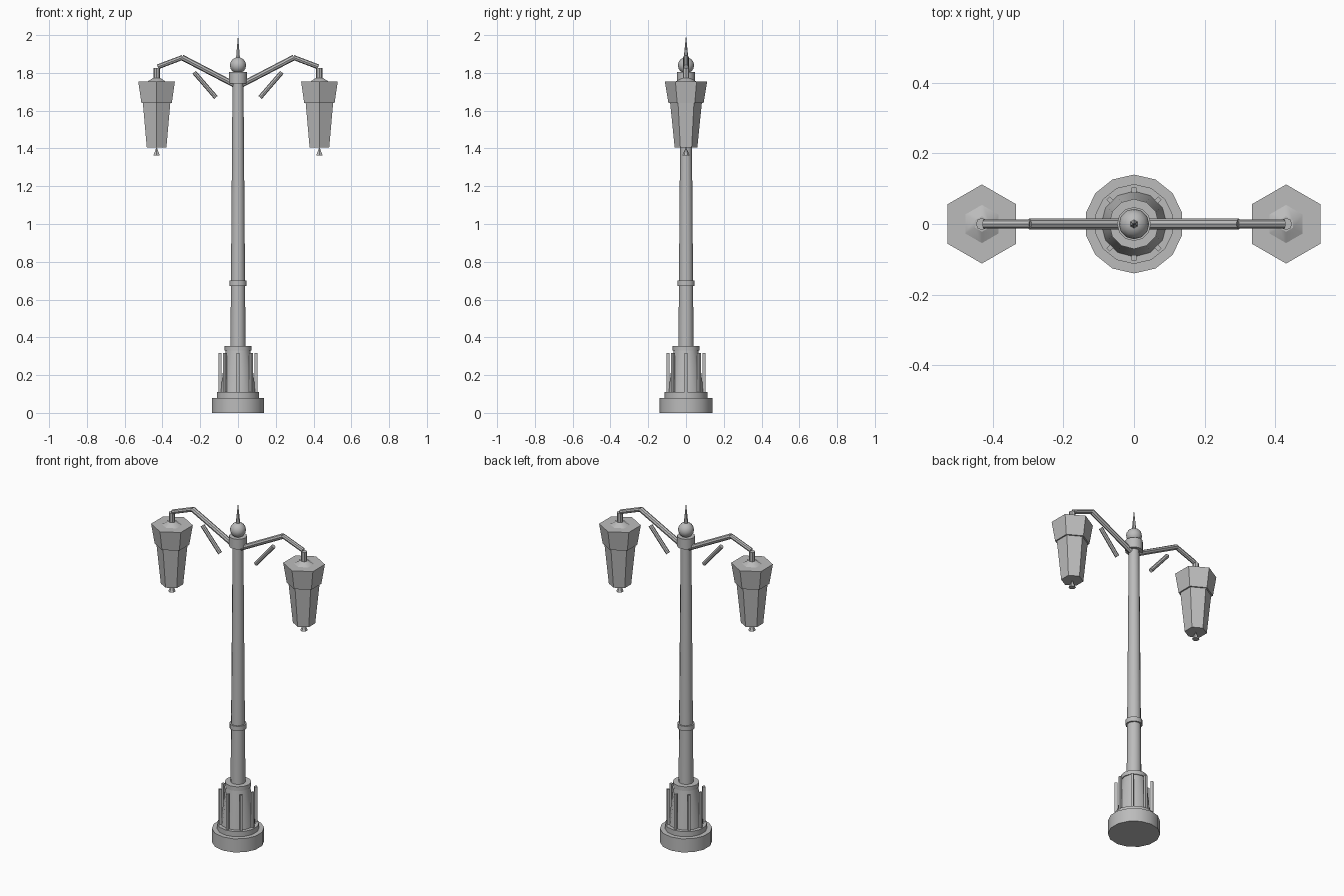
import bpy, math
from mathutils import Vector

if "Cube" in bpy.data.objects:
    bpy.data.objects.remove(bpy.data.objects["Cube"])

grey = bpy.data.materials.new("plain_grey")
grey.diffuse_color = (0.5, 0.5, 0.5, 1)
grey.use_nodes = True
grey.node_tree.nodes["Principled BSDF"].inputs["Base Color"].default_value = grey.diffuse_color


def finish(o, name, smooth=True):
    o.name = name
    o.data.materials.append(grey)
    if smooth:
        bpy.ops.object.shade_smooth_by_angle(angle=math.radians(32))
    return o


def cone(name, z0, z1, r0, r1, n=14, x=0, smooth=True):
    """Vertical tapered prism from z0 (radius r0) to z1 (radius r1)."""
    bpy.ops.mesh.primitive_cone_add(vertices=n, radius1=r0, radius2=r1, depth=z1 - z0,
                                    location=(x, 0, (z0 + z1) / 2))
    return finish(bpy.context.object, name, smooth)


def rod(name, a, b, r, n=8):
    """Cylinder between two points."""
    a, b = Vector(a), Vector(b)
    d = b - a
    bpy.ops.mesh.primitive_cylinder_add(vertices=n, radius=r, depth=d.length, location=(a + b) / 2,
                                        rotation=d.to_track_quat('Z', 'Y').to_euler())
    return finish(bpy.context.object, name, False)


# Stepped base and fluted pedestal
cone("base_disc", 0, 0.08, 0.14, 0.14)
cone("base_step", 0.08, 0.11, 0.113, 0.113)
cone("pedestal", 0.11, 0.33, 0.093, 0.066, 12)
cone("pedestal_collar", 0.33, 0.355, 0.071, 0.071, 12)
for i in range(8):
    a = i * math.pi / 4
    bpy.ops.mesh.primitive_cube_add(size=1, location=(0.096 * math.cos(a), 0.096 * math.sin(a), 0.214),
                                    rotation=(0, 0, a))
    fin = bpy.context.object
    fin.scale = (0.015, 0.014, 0.208)
    finish(fin, "pedestal_fin", False)

# Pole with ring, top collar, ball and spike
cone("pole", 0.355, 1.75, 0.04, 0.029, 12)
cone("pole_ring", 0.672, 0.7, 0.046, 0.046, 12)
cone("top_collar", 1.745, 1.805, 0.048, 0.048, 12)
bpy.ops.mesh.primitive_uv_sphere_add(segments=12, ring_count=8, radius=0.043, location=(0, 0, 1.84))
finish(bpy.context.object, "top_ball")
cone("top_spike", 1.87, 2.0, 0.013, 0, 6, smooth=False)

# Arms, braces and lanterns on both sides
for s in (-1, 1):
    x = s * 0.431
    rod("arm_inner", (s * 0.02, 0, 1.738), (s * 0.297, 0, 1.882), 0.015)
    rod("arm_outer", (s * 0.293, 0, 1.882), (s * 0.425, 0, 1.832), 0.013)
    rod("arm_brace", (s * 0.117, 0, 1.67), (s * 0.232, 0, 1.803), 0.012)
    cone("lantern_stem", 1.76, 1.827, 0.017, 0.017, 8, x)
    cone("lantern_cap", 1.75, 1.773, 0.063, 0.022, 6, x)
    cone("lantern_hood", 1.64, 1.755, 0.093, 0.112, 6, x, False)
    cone("lantern_body", 1.405, 1.642, 0.06, 0.084, 6, x, False)
    cone("lantern_finial", 1.362, 1.408, 0.02, 0, 6, x, False)
